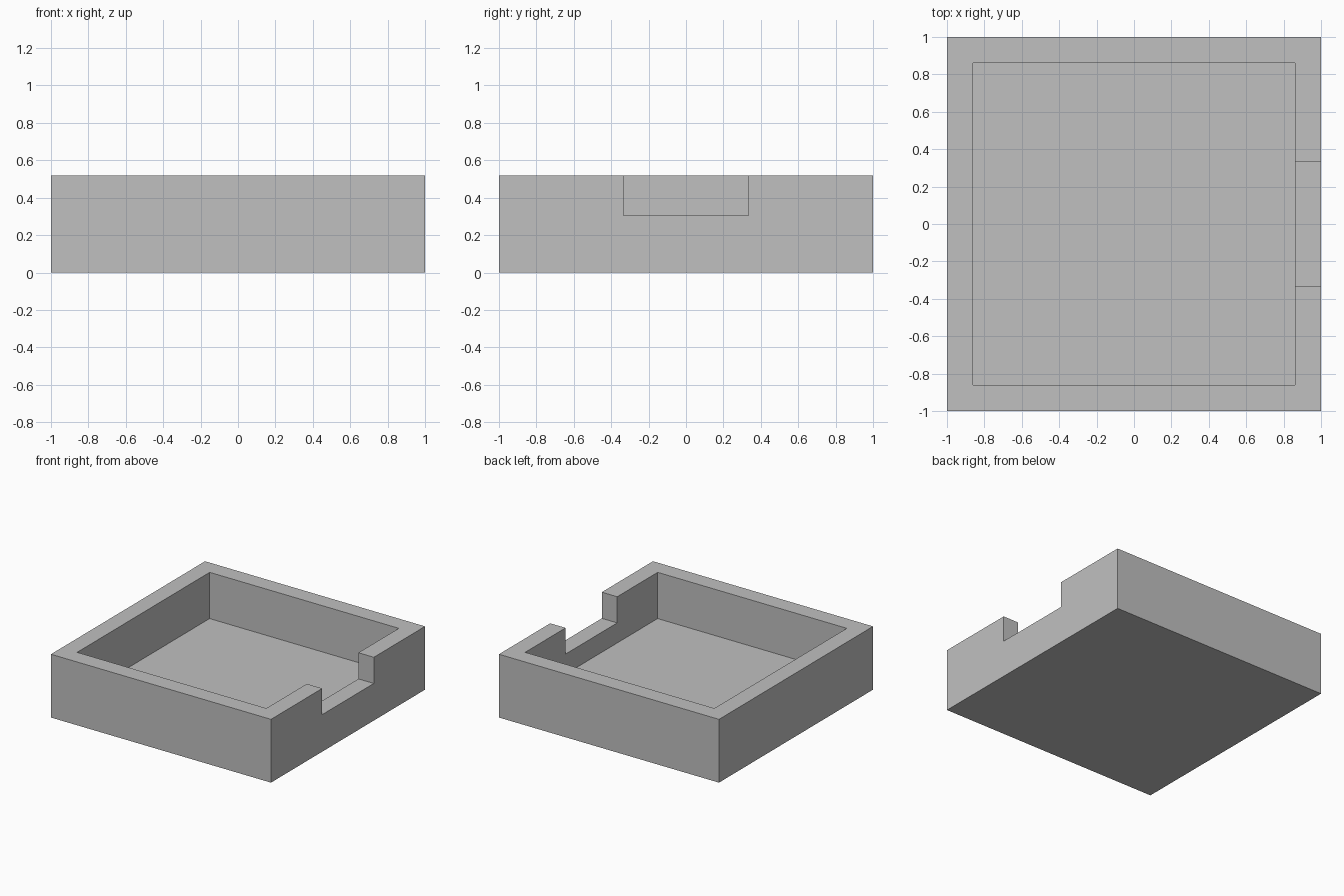
import bpy
from mathutils import Vector

default = bpy.data.objects.get("Cube")
if default:
    bpy.data.objects.remove(default, do_unlink=True)

HEIGHT = 0.52
INNER = 0.86      # half width of the cavity
FLOOR = 0.14      # floor thickness
NOTCH = 0.335     # half width of the notch
SILL = 0.305      # height of the notch bottom

grey = bpy.data.materials.new("light_grey")
grey.use_nodes = True
colour = (0.527, 0.527, 0.527, 1)
grey.diffuse_color = colour
grey.node_tree.nodes["Principled BSDF"].inputs["Base Color"].default_value = colour


def box(name, low, high):
    """Box between two opposite corners."""
    low, high = Vector(low), Vector(high)
    bpy.ops.mesh.primitive_cube_add(size=1, location=(low + high) / 2)
    obj = bpy.context.object
    obj.name = name
    obj.scale = high - low
    bpy.ops.object.transform_apply(location=True, rotation=False, scale=True)
    obj.data.materials.append(grey)
    return obj


def cut(target, cutter):
    """Subtract the cutter from the target, then discard it."""
    cutter.hide_render = True
    mod = target.modifiers.new("cut", "BOOLEAN")
    mod.operation = "DIFFERENCE"
    mod.solver = "EXACT"
    mod.object = cutter
    bpy.context.view_layer.objects.active = target
    bpy.ops.object.modifier_apply(modifier=mod.name)
    bpy.data.objects.remove(cutter, do_unlink=True)


# Square open tray
tray = box("tray", (-1, -1, 0), (1, 1, HEIGHT))

# Cavity, leaving the floor and four walls
cut(tray, box("cavity_cutter", (-INNER, -INNER, FLOOR), (INNER, INNER, 1)))

# Notch through the +x wall
cut(tray, box("notch_cutter", (0.5, -NOTCH, SILL), (1.5, NOTCH, 1)))
